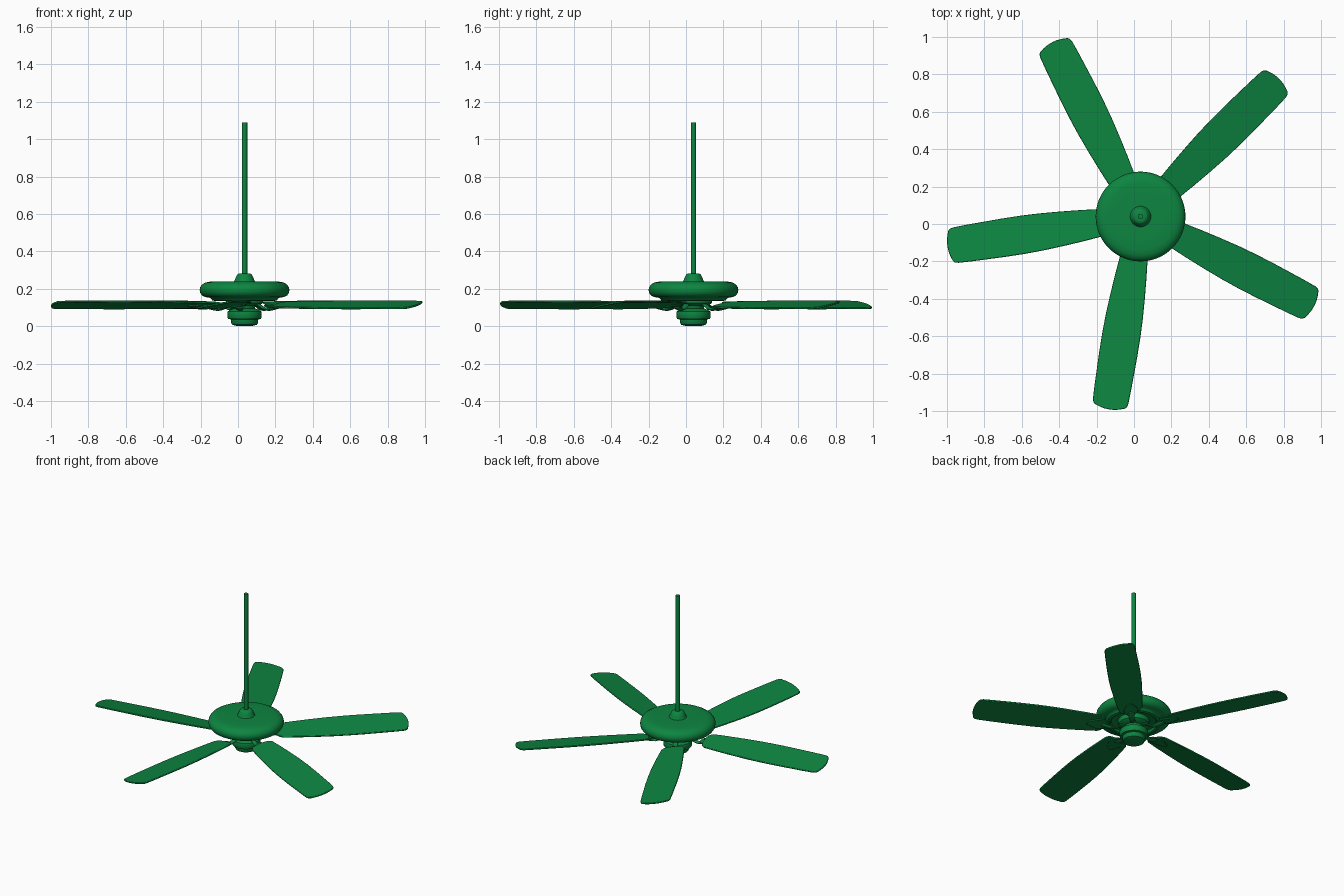
import bpy, bmesh, math
from mathutils import Matrix

cube = bpy.data.objects.get("Cube")
if cube:
    bpy.data.objects.remove(cube)

CX, CY = 0.035, 0.04          # axis of the fan
GREEN = (0.004, 0.235, 0.052, 1)

mat = bpy.data.materials.new("green")
mat.use_nodes = True
mat.diffuse_color = GREEN
mat.node_tree.nodes["Principled BSDF"].inputs["Base Color"].default_value = GREEN


def finish(name, bm, place=Matrix(), bevel=0):
    """Turn a bmesh into a smooth-shaded object around the fan axis."""
    bmesh.ops.recalc_face_normals(bm, faces=bm.faces)
    mesh = bpy.data.meshes.new(name)
    bm.to_mesh(mesh)
    bm.free()
    mesh.materials.append(mat)
    obj = bpy.data.objects.new(name, mesh)
    bpy.context.collection.objects.link(obj)
    obj.matrix_world = Matrix.Translation((CX, CY, 0)) @ place
    if bevel:
        mod = obj.modifiers.new("soft_edges", "BEVEL")
        mod.width, mod.segments = bevel, 2
    bpy.ops.object.select_all(action='DESELECT')
    obj.select_set(True)
    bpy.context.view_layer.objects.active = obj
    bpy.ops.object.shade_smooth_by_angle(angle=math.radians(35))
    return obj


def lathe(name, profile, steps=64):
    """Spin a list of (radius, z) points around the axis."""
    bm = bmesh.new()
    verts = [bm.verts.new((r, 0, z)) for r, z in profile]
    edges = [bm.edges.new(pair) for pair in zip(verts, verts[1:])]
    bmesh.ops.spin(bm, geom=verts + edges, cent=(0, 0, 0), axis=(0, 0, 1),
                   angle=math.tau, steps=steps, use_merge=True)
    bmesh.ops.remove_doubles(bm, verts=bm.verts, dist=1e-5)
    finish(name, bm)


def slab(name, half, thick, place, bevel):
    """Flat plate, mirrored about its length, from (distance, half width) points."""
    outline = half + [(x, -y) for x, y in reversed(half) if y > 0]
    bm = bmesh.new()
    face = bm.faces.new([bm.verts.new((x, y, -thick / 2)) for x, y in outline])
    top = bmesh.ops.extrude_face_region(bm, geom=[face])["geom"]
    bmesh.ops.translate(bm, vec=(0, 0, thick),
                        verts=[v for v in top if isinstance(v, bmesh.types.BMVert)])
    finish(name, bm, place, bevel)


def arm(name, path, place):
    """Bent bar swept through (distance, z, half width, half height) sections."""
    bm = bmesh.new()
    rings = []
    for x, z, w, h in path:
        rings.append([bm.verts.new((x, w * math.cos(a), z + h * math.sin(a)))
                      for a in (math.tau * i / 12 for i in range(12))])
    for a, b in zip(rings, rings[1:]):
        for i in range(12):
            j = (i + 1) % 12
            bm.faces.new((a[i], a[j], b[j], b[i]))
    bm.faces.new(rings[0])
    bm.faces.new(rings[-1])
    finish(name, bm, place)


# Hanging rod and its collar
lathe("rod", [(0, 0.26), (0.0145, 0.26), (0.0145, 1.09), (0, 1.09)], 24)
lathe("rod_collar", [(0.06, 0.232), (0.054, 0.243), (0.047, 0.26), (0.04, 0.275),
                     (0.032, 0.281), (0.022, 0.283), (0, 0.283)], 32)

# Wide rounded housing, hollow underneath
lathe("motor_housing", [
    (0, 0.24), (0.12, 0.24), (0.18, 0.239), (0.208, 0.234), (0.226, 0.224),
    (0.237, 0.209), (0.24, 0.194), (0.237, 0.178), (0.228, 0.165), (0.212, 0.156),
    (0.19, 0.153), (0.182, 0.15), (0.172, 0.138), (0.155, 0.134), (0.148, 0.138),
    (0.142, 0.152), (0.12, 0.158), (0, 0.158)])

# Rotor that carries the arms
lathe("rotor", [(0, 0.16), (0.1, 0.16), (0.1, 0.125), (0.085, 0.115),
                (0.06, 0.11), (0.05, 0.08), (0, 0.08)], 48)

# Stepped switch cup at the bottom
lathe("switch_cup", [
    (0, 0.1), (0.045, 0.1), (0.075, 0.088), (0.089, 0.08), (0.091, 0.074),
    (0.091, 0.046), (0.087, 0.039), (0.073, 0.036), (0.072, 0.018),
    (0.066, 0.008), (0.05, 0.003), (0.025, 0), (0, 0)], 48)

# Five pitched blades with bent arms
blade_half = [(0.187, 0), (0.19, 0.035), (0.199, 0.06), (0.222, 0.075), (0.32, 0.085),
              (0.43, 0.094), (0.54, 0.101), (0.64, 0.104), (0.74, 0.104),
              (0.84, 0.102), (0.93, 0.1), (1.0, 0.097), (1.018, 0.092),
              (1.028, 0.082), (1.037, 0.055), (1.043, 0.028), (1.045, 0)]
plate_half = [(0.16, 0), (0.165, 0.02), (0.2, 0.042), (0.24, 0.045), (0.27, 0.03),
              (0.3, 0.018), (0.31, 0)]
arm_path = [(0.05, 0.118, 0.02, 0.008), (0.09, 0.112, 0.017, 0.008),
            (0.115, 0.095, 0.015, 0.008), (0.145, 0.089, 0.016, 0.008),
            (0.175, 0.094, 0.02, 0.008), (0.21, 0.102, 0.022, 0.006)]
pitch = Matrix.Rotation(math.radians(10.5), 4, 'X')
for i in range(5):
    turn = Matrix.Rotation(math.radians(44.8 + 72 * i), 4, 'Z')
    slab(f"blade_{i + 1}", blade_half, 0.01,
         turn @ Matrix.Translation((0, 0, 0.114)) @ pitch, 0.003)
    slab(f"blade_plate_{i + 1}", plate_half, 0.008,
         turn @ Matrix.Translation((0, 0, 0.106)) @ pitch, 0.002)
    arm(f"blade_arm_{i + 1}", arm_path, turn)
